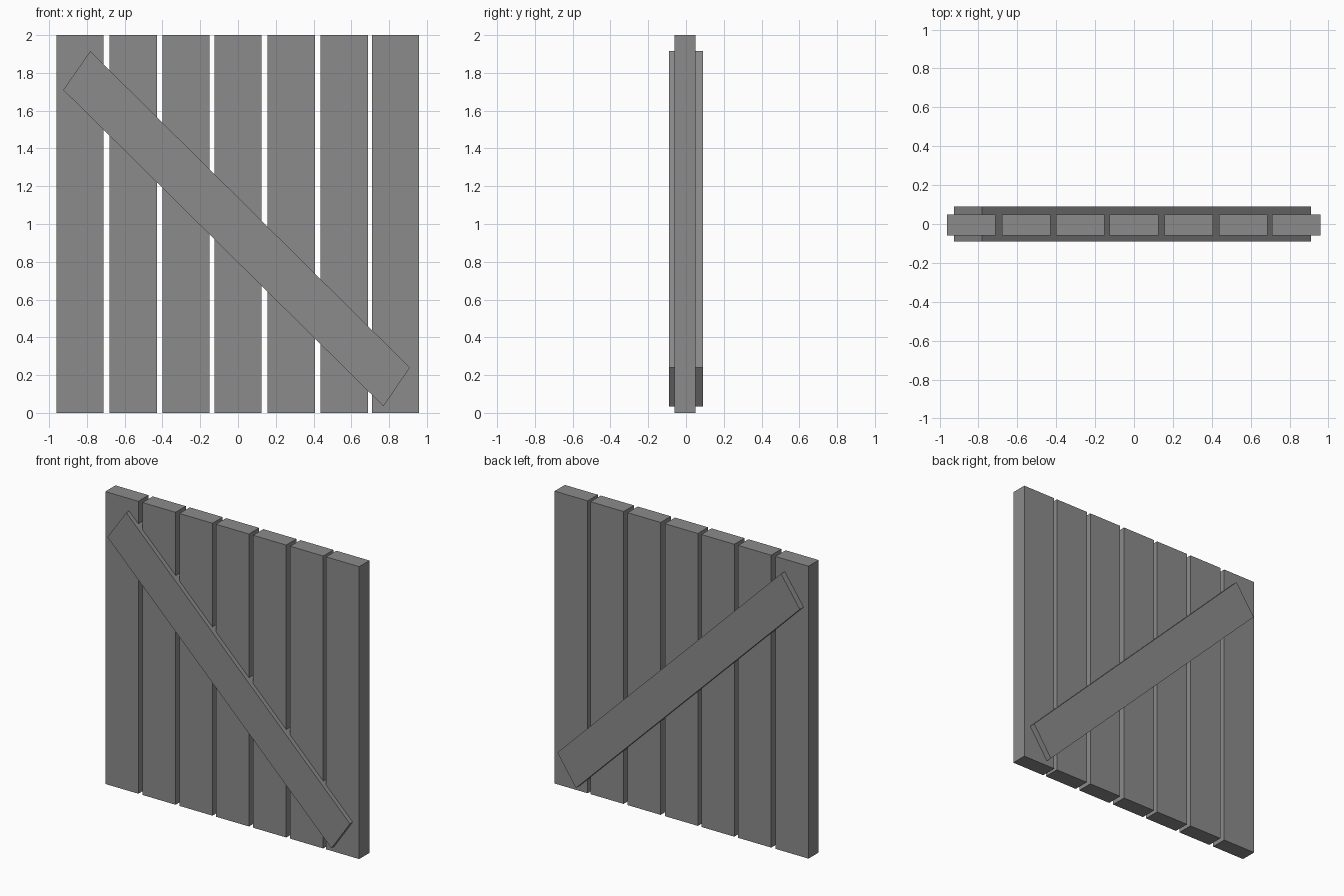
import bpy
import bmesh
from mathutils import Vector

if "Cube" in bpy.data.objects:
    bpy.data.objects.remove(bpy.data.objects["Cube"], do_unlink=True)

# Single weathered grey
grey = bpy.data.materials.new("weathered_grey")
grey.use_nodes = True
colour = (0.26, 0.26, 0.26, 1)
grey.diffuse_color = colour
grey.node_tree.nodes["Principled BSDF"].inputs["Base Color"].default_value = colour


def board(name, outline, y_front, y_back):
    """Extrude an x-z outline from y_front to y_back."""
    bm = bmesh.new()
    face = bm.faces.new([bm.verts.new((x, y_front, z)) for x, z in outline])
    result = bmesh.ops.extrude_face_region(bm, geom=[face])
    moved = [v for v in result["geom"] if isinstance(v, bmesh.types.BMVert)]
    bmesh.ops.translate(bm, verts=moved, vec=Vector((0, y_back - y_front, 0)))
    bmesh.ops.recalc_face_normals(bm, faces=bm.faces)
    mesh = bpy.data.meshes.new(name)
    bm.to_mesh(mesh)
    bm.free()
    mesh.materials.append(grey)
    obj = bpy.data.objects.new(name, mesh)
    bpy.context.collection.objects.link(obj)
    return obj


# Upright planks, slightly uneven spacing
half = 0.125
for i, x in enumerate((-0.837, -0.555, -0.276, 0, 0.282, 0.562, 0.834)):
    outline = [(x - half, 0), (x + half, 0), (x + half, 2), (x - half, 2)]
    board(f"plank_{i + 1}", outline, -0.06, 0.05)

# Diagonal brace running through the planks and standing proud on both sides
brace = [(-0.925, 1.71), (0.77, 0.035), (0.91, 0.24), (-0.782, 1.915)]
board("diagonal_brace", brace, -0.09, 0.09)
